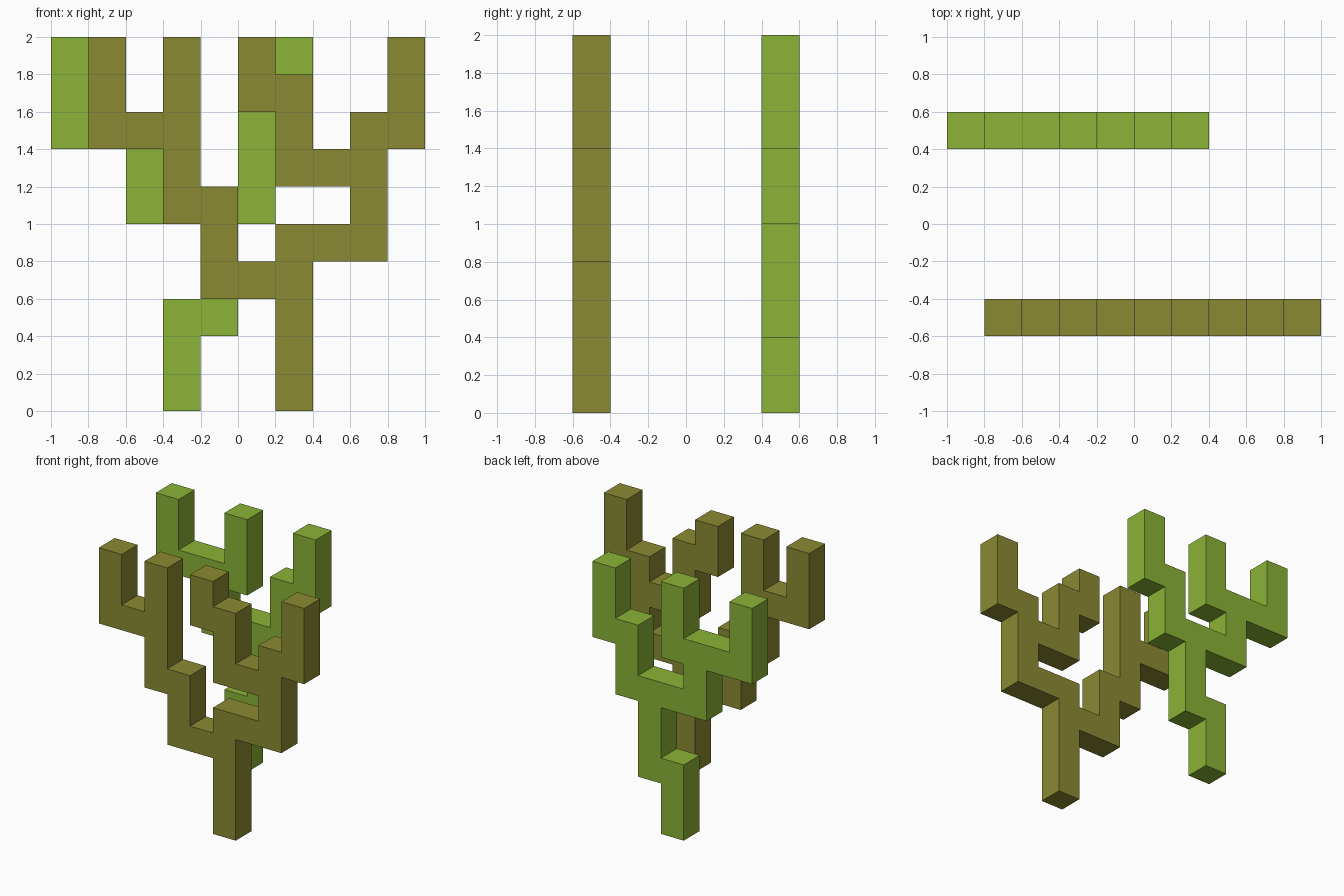
import bpy
import bmesh

if "Cube" in bpy.data.objects:
    bpy.data.objects.remove(bpy.data.objects["Cube"])

U = 0.2  # grid cell size


def make_material(name, rgb):
    mat = bpy.data.materials.new(name)
    mat.diffuse_color = (*rgb, 1.0)
    mat.use_nodes = True
    mat.node_tree.nodes["Principled BSDF"].inputs["Base Color"].default_value = mat.diffuse_color
    return mat


def branching_plant(name, rects, y, mat):
    """Union of cell rectangles (col0, row0, col1, row1), extruded one cell deep."""
    cells = {(c, r) for c0, r0, c1, r1 in rects
             for c in range(c0, c1 + 1) for r in range(r0, r1 + 1)}
    bm = bmesh.new()
    verts = {}

    def vert(c, r):
        if (c, r) not in verts:
            verts[c, r] = bm.verts.new((c * U - 1, y - U / 2, r * U))
        return verts[c, r]

    for c, r in sorted(cells):
        bm.faces.new([vert(c, r), vert(c + 1, r), vert(c + 1, r + 1), vert(c, r + 1)])
    # solid depth, then merge the coplanar cells
    ext = bmesh.ops.extrude_face_region(bm, geom=bm.faces[:], use_keep_orig=True)
    moved = [g for g in ext["geom"] if isinstance(g, bmesh.types.BMVert)]
    bmesh.ops.translate(bm, verts=moved, vec=(0, U, 0))
    bmesh.ops.recalc_face_normals(bm, faces=bm.faces[:])
    bmesh.ops.dissolve_limit(bm, angle_limit=0.01, verts=bm.verts[:], edges=bm.edges[:])
    mesh = bpy.data.meshes.new(name)
    bm.to_mesh(mesh)
    bm.free()
    mesh.materials.append(mat)
    obj = bpy.data.objects.new(name, mesh)
    bpy.context.collection.objects.link(obj)


olive = make_material("olive", (0.258, 0.254, 0.033))
green = make_material("leaf green", (0.258, 0.451, 0.037))

# front plant: trunk, left limb and fork, right limb and its two forks
branching_plant("front_branches", [
    (6, 0, 6, 4), (4, 3, 6, 3), (4, 3, 4, 5), (3, 5, 3, 9), (1, 7, 3, 7), (1, 7, 1, 9),
    (6, 4, 8, 4), (8, 4, 8, 7), (9, 7, 9, 9), (6, 6, 8, 6), (6, 6, 6, 8), (5, 8, 5, 9),
], -0.5, olive)

# back plant: trunk, cross limb, left fork, right stepped limb
branching_plant("back_branches", [
    (3, 0, 3, 2), (4, 2, 4, 5), (2, 5, 5, 5), (2, 5, 2, 7), (0, 7, 3, 7),
    (0, 7, 0, 9), (3, 7, 3, 9), (5, 5, 5, 7), (6, 7, 6, 9),
], 0.5, green)
